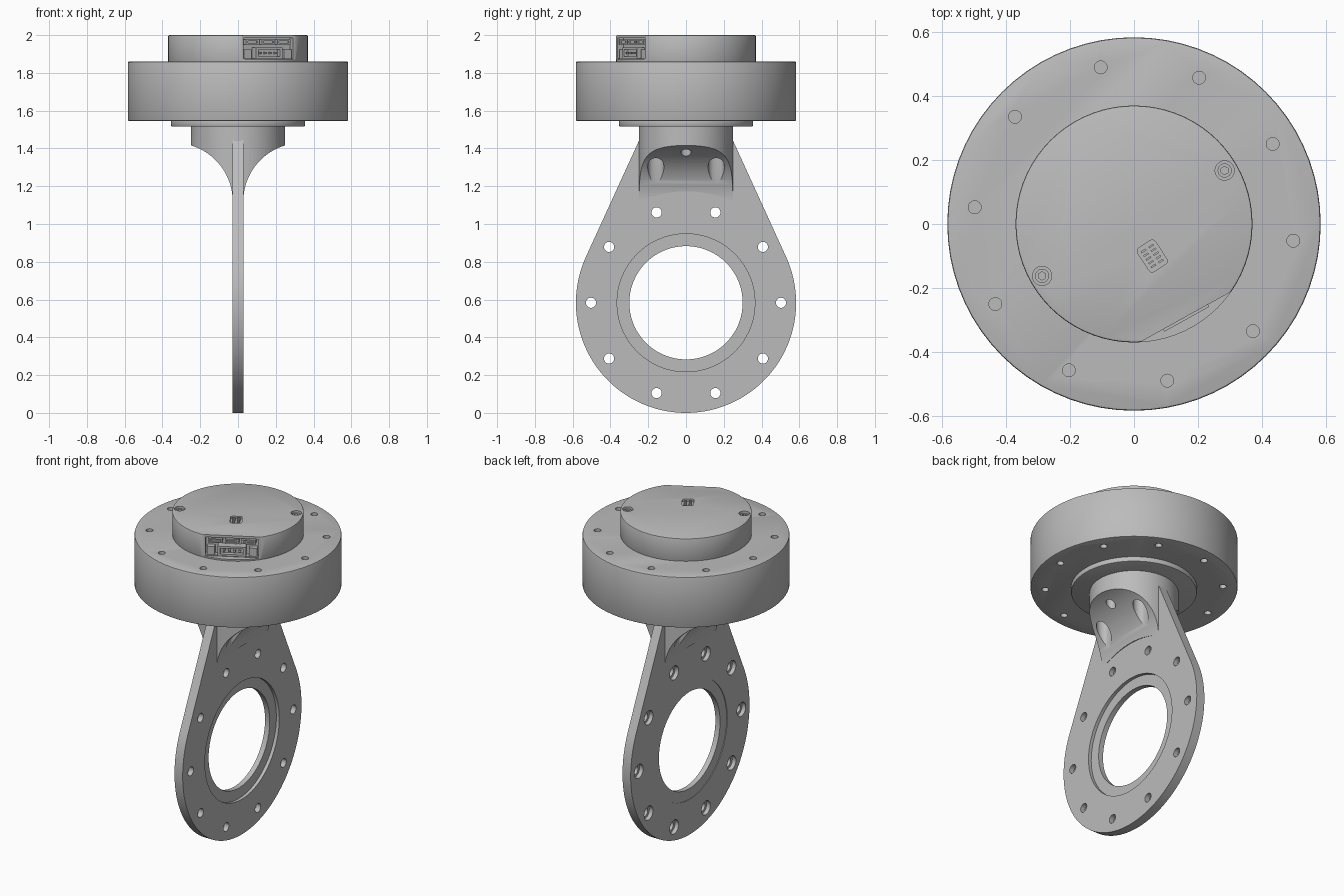
import bpy, bmesh
from math import radians, sin, cos, acos, atan2, hypot, pi
from mathutils import Matrix, Vector

old = bpy.data.objects.get("Cube")
if old:
    bpy.data.objects.remove(old, do_unlink=True)

GREY = (0.5, 0.5, 0.5, 1)
grey = bpy.data.materials.new("plain_grey")
grey.use_nodes = True
grey.diffuse_color = GREY
grey.node_tree.nodes["Principled BSDF"].inputs["Base Color"].default_value = GREY

TURN = {"x": Matrix.Rotation(pi / 2, 4, "Y"), "y": Matrix.Rotation(pi / 2, 4, "X"),
        "z": Matrix.Identity(4)}


def cyl(bm, centre, r, depth, axis="z", seg=32):
    bmesh.ops.create_cone(bm, cap_ends=True, segments=seg, radius1=r, radius2=r, depth=depth,
                          matrix=Matrix.Translation(centre) @ TURN[axis])


def box(bm, centre, size, frame=Matrix.Identity(4)):
    m = frame @ Matrix.Translation(centre) @ Matrix.Diagonal((*size, 1))
    bmesh.ops.create_cube(bm, size=1, matrix=m)


def make(name, bm):
    bmesh.ops.recalc_face_normals(bm, faces=bm.faces)
    mesh = bpy.data.meshes.new(name)
    bm.to_mesh(mesh)
    bm.free()
    mesh.materials.append(grey)
    ob = bpy.data.objects.new(name, mesh)
    bpy.context.collection.objects.link(ob)
    return ob


def apply(ob, mod):
    bpy.context.view_layer.objects.active = ob
    bpy.ops.object.modifier_apply(modifier=mod.name)


def bevel(ob, width):
    mod = ob.modifiers.new("edge", "BEVEL")
    mod.width, mod.segments, mod.angle_limit = width, 2, radians(40)
    apply(ob, mod)


def cut(ob, bm):
    cutter = make("cutter", bm)
    cutter.hide_render = True
    mod = ob.modifiers.new("cut", "BOOLEAN")
    mod.operation, mod.solver, mod.object = "DIFFERENCE", "EXACT", cutter
    apply(ob, mod)
    bpy.data.objects.remove(cutter, do_unlink=True)


def smooth(ob):
    bpy.ops.object.select_all(action="DESELECT")
    ob.select_set(True)
    bpy.context.view_layer.objects.active = ob
    bpy.ops.object.shade_smooth_by_angle(angle=radians(30))


def ring(r, count, start=0):
    for i in range(count):
        a = radians(start) + 2 * pi * i / count
        yield r * cos(a), r * sin(a)


# Teardrop mounting plate: round below, straight tangents up to the neck
R, T = 0.583, 0.028
shoulder = Vector((0.245, 1.45))
py, pz = shoulder.x, shoulder.y - R
tangent = atan2(pz, py) - acos(R / hypot(py, pz))
N = 72
profile = []
for i in range(N + 1):
    a = tangent - i * (pi + 2 * tangent) / N
    profile.append((R * cos(a), R + R * sin(a)))
profile += [(-py, shoulder.y), (-0.22, 1.5), (0.22, 1.5), (py, shoulder.y)]
bm = bmesh.new()
face = bm.faces.new([bm.verts.new((-T, y, z)) for y, z in profile])
out = bmesh.ops.extrude_face_region(bm, geom=[face])
bmesh.ops.translate(bm, vec=(2 * T, 0, 0),
                    verts=[v for v in out["geom"] if isinstance(v, bmesh.types.BMVert)])
plate = make("mounting_plate", bm)

# Central opening and bolt holes
bm = bmesh.new()
cyl(bm, (0, 0, R), 0.3, 0.2, "x", 72)
for y, z in ring(0.503, 10):
    cyl(bm, (0, y, R + z), 0.027, 0.2, "x", 24)
cut(plate, bm)
# Stepped seat on one face, shallow seat and counterbores on the other
bm = bmesh.new()
cyl(bm, (T + 0.03, 0, R), 0.365, 0.1, "x", 72)
cyl(bm, (-T - 0.046, 0, R), 0.365, 0.1, "x", 72)
for y, z in ring(0.503, 10):
    cyl(bm, (-T - 0.025, y, R + z), 0.043, 0.1, "x", 24)
cut(plate, bm)
smooth(plate)

# Neck: round post hollowed into a concave web on both sides
bm = bmesh.new()
cyl(bm, (0, 0, 1.3175), 0.25, 0.395, seg=64)
neck = make("neck", bm)
bm = bmesh.new()
for s in (-1, 1):
    cyl(bm, (s * 0.338, 0, 1.119), 0.31, 1, "y", 128)
cut(neck, bm)
# Round clearance matching the plate rim
bm = bmesh.new()
for s in (-1, 1):
    cyl(bm, (s * 0.274, 0, R), 0.59, 0.5, "x", 128)
cut(neck, bm)
# Screw access bores running up into the neck
bm = bmesh.new()
for s in (-1, 1):
    cyl(bm, (s * 0.17, 0, 1.3), 0.027, 0.36, seg=24)
    for y in (-0.16, 0.16):
        cyl(bm, (s * 0.087, y, 1.3), 0.043, 0.36, seg=32)
cut(neck, bm)
smooth(neck)

# Output flange under the drum
bm = bmesh.new()
cyl(bm, (0, 0, 1.535), 0.355, 0.04, seg=72)
flange = make("output_flange", bm)
bevel(flange, 0.008)
smooth(flange)

# Drum with blind bolt holes on both faces
bm = bmesh.new()
cyl(bm, (0, 0, 1.7025), 0.583, 0.315, seg=72)
drum = make("drum", bm)
bevel(drum, 0.007)
bm = bmesh.new()
for x, y in ring(0.5, 10, 30):
    for z in (1.545, 1.86):
        cyl(bm, (x, y, z), 0.02, 0.06, seg=24)
cut(drum, bm)
smooth(drum)

# Rear cap with a flat side, connector bay, screw bores and a small port
bm = bmesh.new()
cyl(bm, (0, 0, 1.925), 0.37, 0.15, seg=72)
cap = make("rear_cap", bm)
bevel(cap, 0.006)
bay = Matrix.Rotation(radians(-61), 4, "Z")
screws = [(0.283, 0.167), (-0.287, -0.162)]
bm = bmesh.new()
box(bm, (0.432, 0, 1.97), (0.2, 0.8, 0.2), bay)
cut(cap, bm)
bm = bmesh.new()
box(bm, (0.35, 0, 1.93), (0.11, 0.3, 0.11), bay)
for x, y in screws:
    cyl(bm, (x, y, 2), 0.03, 0.05, seg=24)
cut(cap, bm)
port_frame = Matrix.Translation((0.057, -0.1, 2)) @ Matrix.Rotation(radians(-57), 4, "Z")
bm = bmesh.new()
box(bm, (0, 0, 0), (0.088, 0.066, 0.03), port_frame)
corners = [e for e in bm.edges if abs((e.verts[0].co - e.verts[1].co).z) > 0.02]
bmesh.ops.bevel(bm, geom=corners, offset=0.012, segments=4, affect="EDGES", profile=0.5)
cut(cap, bm)
smooth(cap)

# Pins inside the small port
bm = bmesh.new()
for i in range(5):
    for s in (-1, 1):
        box(bm, (-0.028 + 0.014 * i, s * 0.014, -0.009), (0.006, 0.018, 0.014), port_frame)
make("port_pins", bm)

# Socket screws in the cap
bm = bmesh.new()
for x, y in screws:
    cyl(bm, (x, y, 1.98), 0.022, 0.02, seg=24)
heads = make("cap_screws", bm)
bm = bmesh.new()
for x, y in screws:
    cyl(bm, (x, y, 1.99), 0.013, 0.02, seg=6)
cut(heads, bm)
smooth(heads)

# Connectors in the bay: open main socket, upper headers and side blocks
bm = bmesh.new()
box(bm, (0.315, 0, 1.905), (0.05, 0.16, 0.06), bay)
for y in (-0.095, 0, 0.095):
    box(bm, (0.312, y, 1.964), (0.04, 0.08, 0.026), bay)
for y in (-0.12, 0.12):
    box(bm, (0.31, y, 1.9), (0.03, 0.045, 0.05), bay)
sockets = make("connector_sockets", bm)
bm = bmesh.new()
box(bm, (0.34, 0, 1.905), (0.05, 0.13, 0.036), bay)
for y in (-0.095, 0, 0.095):
    box(bm, (0.335, y, 1.964), (0.03, 0.06, 0.012), bay)
cut(sockets, bm)
bm = bmesh.new()
for y in (-0.045, -0.015, 0.015, 0.045):
    box(bm, (0.32, y, 1.905), (0.03, 0.012, 0.012), bay)
make("connector_pins", bm)
